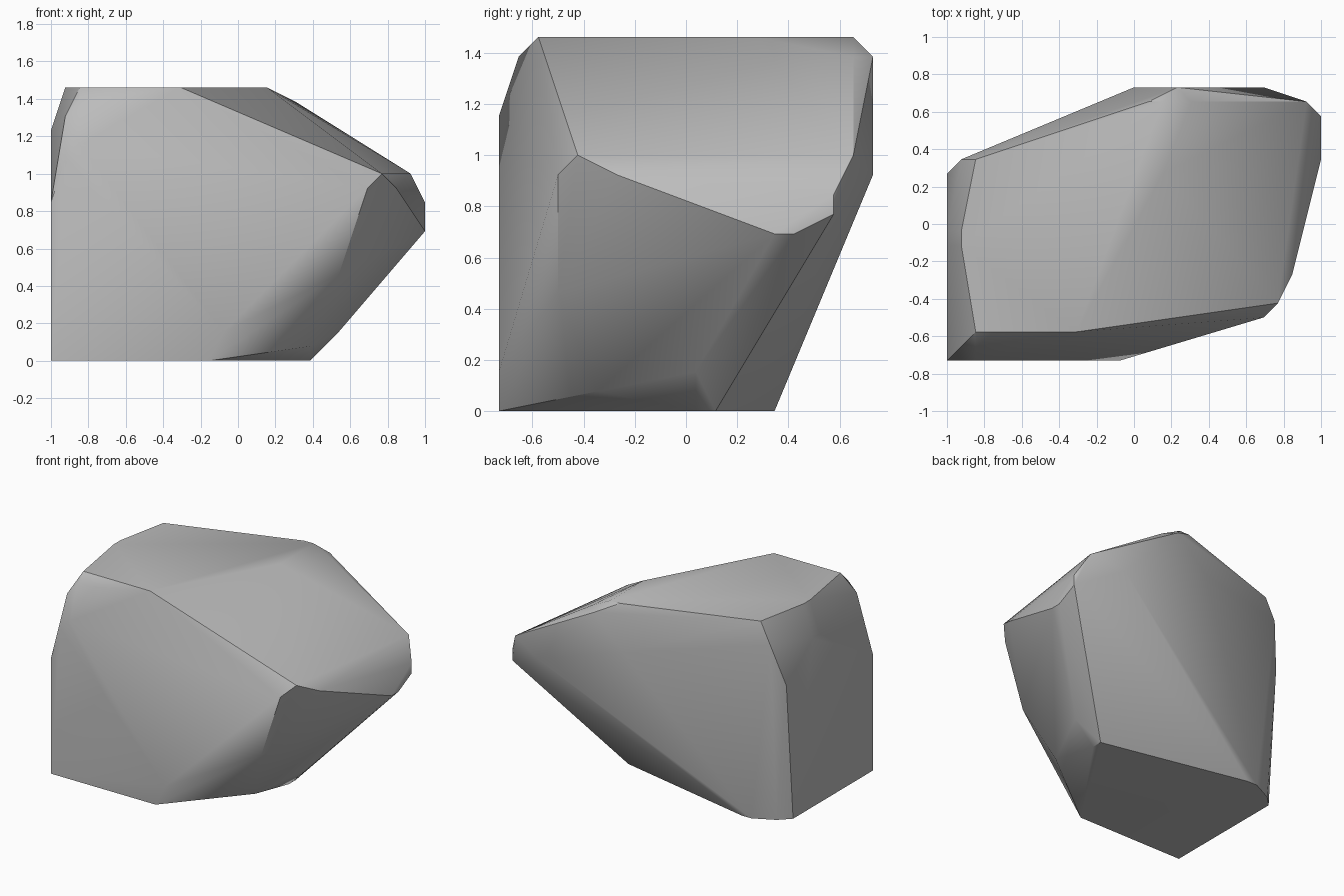
import bpy
import bmesh
import math
from mathutils import Vector

default_cube = bpy.data.objects.get("Cube")
if default_cube:
    bpy.data.objects.remove(default_cube, do_unlink=True)

# The boulder is laid out on a coarse grid: full extents in grid steps
WIDTH, DEPTH, HEIGHT = 26, 19, 19
STEP = 2 / WIDTH


def make_material(name, color):
    material = bpy.data.materials.new(name)
    material.use_nodes = True
    material.diffuse_color = color
    shader = next(n for n in material.node_tree.nodes if n.type == "BSDF_PRINCIPLED")
    shader.inputs["Base Color"].default_value = color
    return material


def flat_outline(axis, level, outline):
    """Place a 2D outline on a plane perpendicular to the given axis."""
    points = []
    for pair in outline:
        point = list(pair)
        point.insert("xyz".index(axis), level)
        points.append(point)
    return points


def build_hull(name, grid_points, material):
    """Wrap the outlines in a convex skin and shade it softly."""
    bm = bmesh.new()
    center = Vector((WIDTH / 2, DEPTH / 2, 0))
    for point in grid_points:
        bm.verts.new((Vector(point) - center) * STEP)
    result = bmesh.ops.convex_hull(bm, input=list(bm.verts))
    unused = {g for g in result["geom_interior"] + result["geom_unused"]
              if isinstance(g, bmesh.types.BMVert)}
    bmesh.ops.delete(bm, geom=list(unused), context="VERTS")
    bmesh.ops.dissolve_limit(bm, angle_limit=math.radians(1),
                             verts=list(bm.verts), edges=list(bm.edges))
    bmesh.ops.recalc_face_normals(bm, faces=list(bm.faces))
    mesh = bpy.data.meshes.new(name)
    bm.to_mesh(mesh)
    bm.free()
    mesh.materials.append(material)
    obj = bpy.data.objects.new(name, mesh)
    bpy.context.collection.objects.link(obj)
    bpy.ops.object.select_all(action="DESELECT")
    bpy.context.view_layer.objects.active = obj
    obj.select_set(True)
    bpy.ops.object.shade_smooth_by_angle(angle=math.radians(30))
    return obj


# Flat faces of the stone, each as an outline on its own plane
foot = flat_outline("z", 0, [(0, 0), (11, 0), (18, 10), (18, 11),
                             (4, 14), (3, 14), (1, 13), (0, 12)])
crown = flat_outline("z", HEIGHT, [(2, 2), (9, 2), (15, 13), (15, 18),
                                   (14, 18), (2, 14), (1, 9), (1, 8)])
broad_side = flat_outline("x", 0, [(0, 11), (8, 16), (9, 16), (13, 13)])
nose = flat_outline("x", WIDTH, [(14, 9), (15, 9), (17, 10), (17, 11)])
front_side = flat_outline("y", 0, [(1, 14), (2, 15), (12, 2)])
back_side = flat_outline("y", DEPTH, [(13, 15), (16, 18), (22, 12)])

# Worn corners between the flat faces
crown_corners = [(1, 1, 17), (2, 1, 18), (1, 14, 17), (17, 18, 18)]
nose_ridge = [(22, 3, 12), (23, 4, 13), (24, 6, 12), (25, 18, 13)]
underside_corners = [(20, 3, 6), (18, 5, 1), (20, 10, 2)]

stone_gray = make_material("stone gray", (0.5, 0.5, 0.5, 1))
build_hull("boulder",
           foot + crown + broad_side + nose + front_side + back_side
           + crown_corners + nose_ridge + underside_corners,
           stone_gray)
